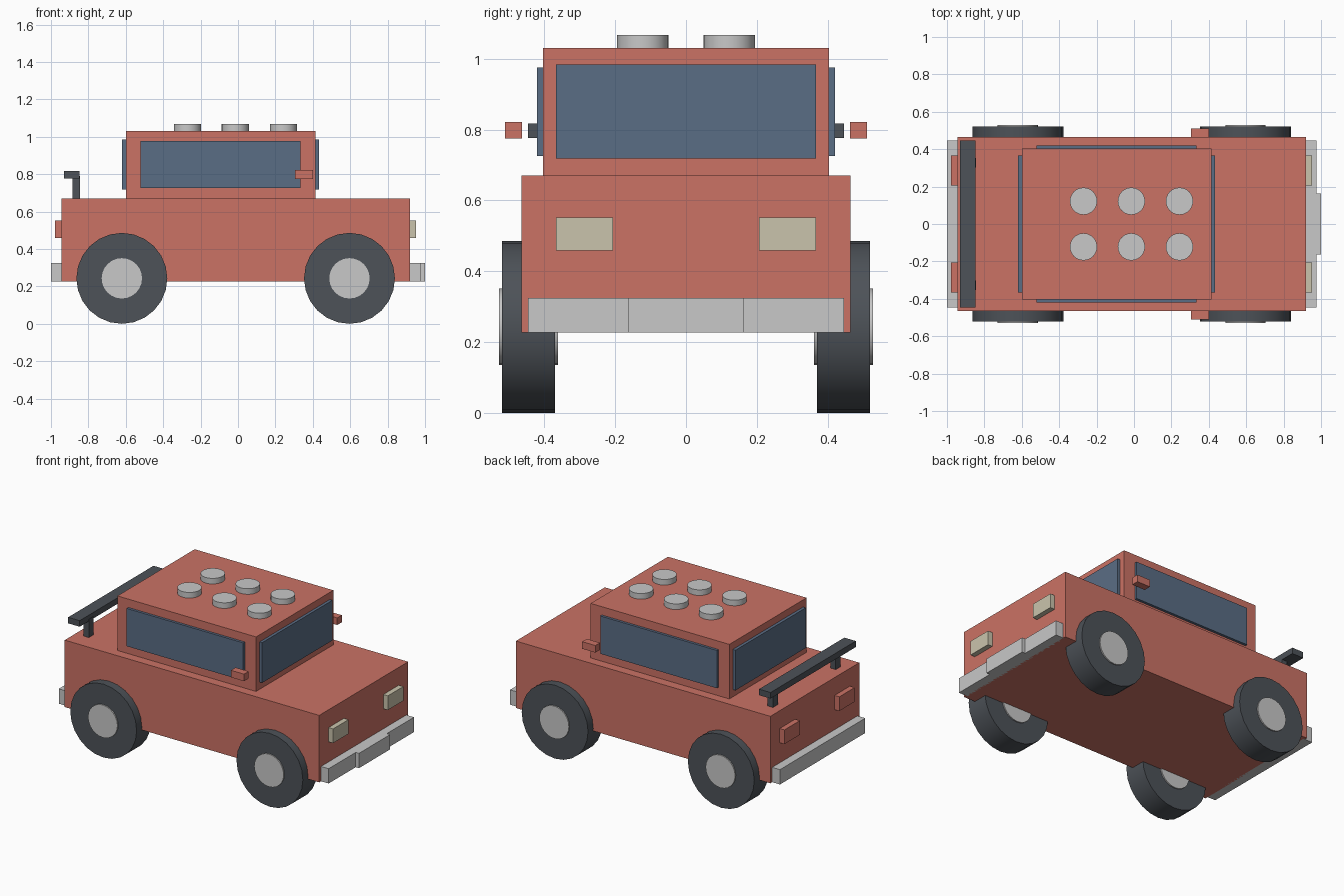
import bpy
from math import pi

cube = bpy.data.objects.get("Cube")
if cube:
    bpy.data.objects.remove(cube, do_unlink=True)


def material(name, rgb):
    """Flat material from an sRGB colour."""
    col = [(c / 255 / 12.92 if c < 11 else ((c / 255 + 0.055) / 1.055) ** 2.4) for c in rgb] + [1]
    m = bpy.data.materials.new(name)
    m.use_nodes = True
    m.diffuse_color = col
    m.node_tree.nodes["Principled BSDF"].inputs["Base Color"].default_value = col
    return m


RED = material("red paint", (203, 114, 101))
GLASS = material("blue glass", (90, 109, 133))
RUBBER = material("dark rubber", (77, 82, 88))
SILVER = material("silver", (200, 200, 200))
CREAM = material("cream lamp", (202, 196, 172))


def box(name, x, y, z, mat):
    """Box from (min, max) ranges on each axis."""
    bpy.ops.mesh.primitive_cube_add(size=1, location=[sum(r) / 2 for r in (x, y, z)])
    ob = bpy.context.object
    ob.name = name
    ob.scale = [r[1] - r[0] for r in (x, y, z)]
    bpy.ops.object.transform_apply(location=False, rotation=False, scale=True)
    ob.data.materials.append(mat)
    return ob


def disc(name, loc, radius, depth, mat, rot=(0, 0, 0)):
    """Round part, smooth around its rim."""
    bpy.ops.mesh.primitive_cylinder_add(vertices=24, radius=radius, depth=depth,
                                        location=loc, rotation=rot)
    ob = bpy.context.object
    ob.name = name
    ob.data.materials.append(mat)
    bpy.ops.object.shade_smooth_by_angle(angle=pi / 6)
    return ob


def pair(name, x, y, z, mat):
    """The same box on both sides of the vehicle."""
    for side, s in (("near", -1), ("far", 1)):
        box(f"{name}_{side}", x, sorted((s * y[0], s * y[1])), z, mat)


# Body and cabin
BACK, NOSE = -0.943, 0.92
box("body", (BACK, NOSE), (-0.465, 0.465), (0.227, 0.67), RED)
box("cabin", (-0.6, 0.415), (-0.404, 0.404), (0.66, 1.031), RED)

# Windows
pair("side_window", (-0.52, 0.333), (0.39, 0.421), (0.726, 0.976), GLASS)
box("windscreen", (0.40, 0.434), (-0.367, 0.367), (0.718, 0.984), GLASS)
box("rear_window", (-0.62, -0.59), (-0.367, 0.367), (0.718, 0.984), GLASS)

# Bumpers
LOW = (0.227, 0.325)
box("front_bumper", (NOSE - 0.01, 0.976), (-0.446, 0.446), LOW, SILVER)
box("front_bumper_centre", (0.96, 1.0), (-0.163, 0.163), LOW, SILVER)
box("rear_bumper", (-1.0, BACK + 0.01), (-0.446, 0.446), LOW, SILVER)

# Lamps
pair("headlight", (NOSE - 0.01, 0.953), (0.206, 0.367), (0.458, 0.552), CREAM)
pair("tail_light", (-0.978, BACK + 0.01), (0.206, 0.367), (0.458, 0.552), RED)

# Mirrors stand clear of the cabin
pair("mirror", (0.306, 0.402), (0.463, 0.511), (0.775, 0.822), RED)

# Rear spoiler on two posts
box("spoiler", (-0.931, -0.847), (-0.446, 0.446), (0.777, 0.817), RUBBER)
pair("spoiler_post", (-0.884, -0.845), (0.303, 0.353), (0.66, 0.79), RUBBER)

# Wheels
for end, x in (("front", 0.596), ("rear", -0.621)):
    for side, s in (("near", -1), ("far", 1)):
        disc(f"{end}_tyre_{side}", (x, s * 0.445, 0.243), 0.243, 0.15, RUBBER, (pi / 2, 0, 0))
        disc(f"{end}_hub_{side}", (x, s * 0.445, 0.243), 0.108, 0.166, SILVER, (pi / 2, 0, 0))

# Roof lamps
for i, x in enumerate((-0.27, -0.014, 0.243)):
    for side, y in (("near", -0.122), ("far", 0.122)):
        disc(f"roof_lamp_{i + 1}_{side}", (x, y, 1.044), 0.073, 0.048, SILVER)
